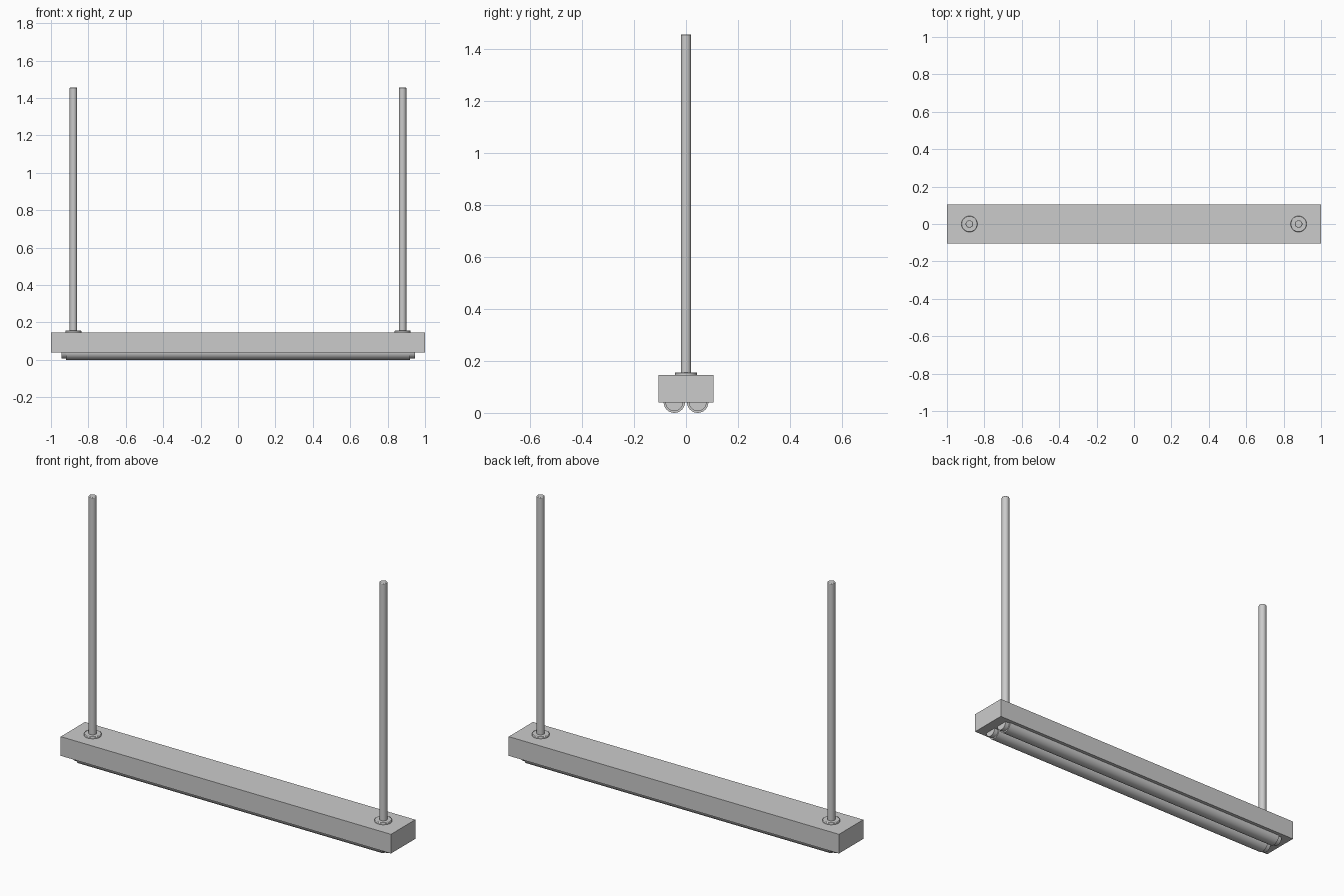
import bpy, math

if "Cube" in bpy.data.objects:
    bpy.data.objects.remove(bpy.data.objects["Cube"])


def cylinder(name, radius, length, location, along_x=False, bevel=0.0):
    rot = (0, math.pi / 2, 0) if along_x else (0, 0, 0)
    bpy.ops.mesh.primitive_cylinder_add(vertices=32, radius=radius, depth=length,
                                        location=location, rotation=rot)
    ob = bpy.context.object
    ob.name = name
    if bevel:
        mod = ob.modifiers.new("edge_bevel", 'BEVEL')
        mod.width = bevel
        mod.segments = 2
        mod.limit_method = 'ANGLE'
    bpy.ops.object.shade_smooth_by_angle(angle=math.radians(40))
    return ob


# Lamp housing
bpy.ops.mesh.primitive_cube_add(size=1, location=(0, 0, 0.0925))
housing = bpy.context.object
housing.name = "housing"
housing.scale = (2.0, 0.21, 0.105)
bpy.ops.object.transform_apply(location=False, rotation=False, scale=True)

# Two fluorescent tubes, half sunk in the housing, with narrower end caps
for row, y in (("front", -0.045), ("back", 0.045)):
    cylinder(f"{row}_tube", 0.041, 1.84, (0, y, 0.041), along_x=True)
    for side, s in (("left", -1), ("right", 1)):
        cylinder(f"{row}_{side}_tube_cap", 0.034, 0.03,
                 (s * 0.93, y, 0.041), along_x=True)

# Hanging rods with mounting flanges
for side, s in (("left", -1), ("right", 1)):
    x = s * 0.88
    cylinder(f"{side}_flange", 0.043, 0.014, (x, 0, 0.149), bevel=0.003)
    cylinder(f"{side}_rod", 0.02, 1.31, (x, 0, 0.80), bevel=0.003)
